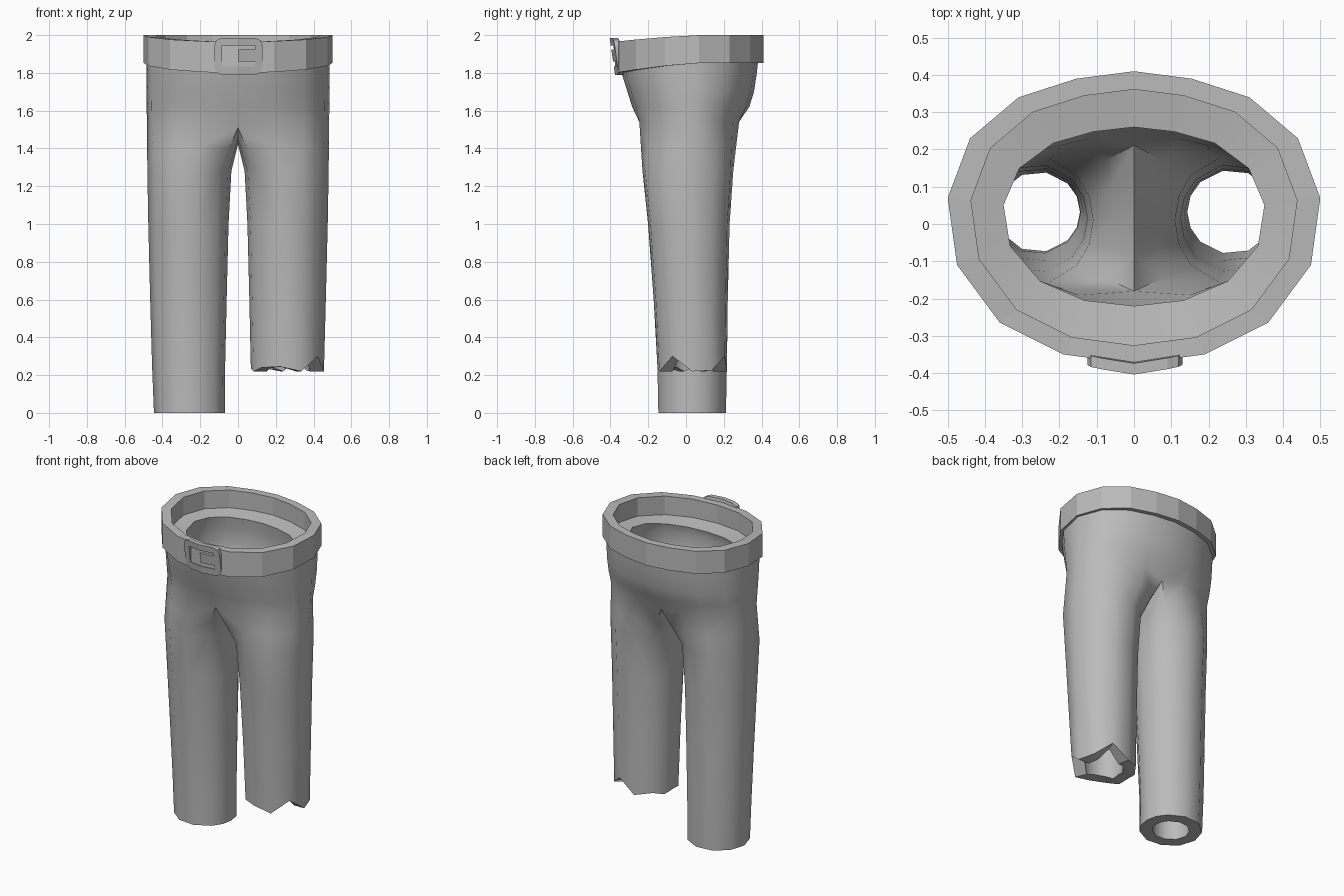
import bpy, bmesh, math
from mathutils import Vector

if "Cube" in bpy.data.objects:
    bpy.data.objects.remove(bpy.data.objects["Cube"])

grey = bpy.data.materials.new("grey")
grey.diffuse_color = (0.5, 0.5, 0.5, 1)
grey.use_nodes = True
grey.node_tree.nodes["Principled BSDF"].inputs["Base Color"].default_value = grey.diffuse_color

# right half of the waist outline, centre front to centre back
HALF = [(0, -.375), (.19, -.35), (.36, -.265), (.475, -.11), (.5, .07),
        (.44, .23), (.31, .34), (.155, .39), (0, .41)]
MID = .02


def finish(name, bm, smooth=None):
    bmesh.ops.remove_doubles(bm, verts=bm.verts, dist=0.0005)
    bmesh.ops.recalc_face_normals(bm, faces=bm.faces)
    me = bpy.data.meshes.new(name)
    bm.to_mesh(me)
    bm.free()
    ob = bpy.data.objects.new(name, me)
    bpy.context.collection.objects.link(ob)
    me.materials.append(grey)
    bpy.ops.object.select_all(action='DESELECT')
    bpy.context.view_layer.objects.active = ob
    ob.select_set(True)
    if smooth:
        bpy.ops.object.shade_smooth_by_angle(angle=math.radians(smooth))
    return ob


def half_ring(xr, y0, y1, z, dip=0.0):
    """Half waist outline scaled to a width, front and back; front may dip."""
    pts = []
    for x, y in HALF:
        t = (y - MID) / (.395 if y < MID else .39)
        yy = MID + t * ((MID - y0) if t < 0 else (y1 - MID))
        pts.append(Vector((x / .5 * xr, yy, z - dip * max(0, -t))))
    return pts


def leg_ring(z, x0, x1, y0, y1, inset=0.0):
    """Twelve points: nine round the outside, three on the inner thigh."""
    angles = [225 + 33.75 * k for k in range(9)] + [157.5, 180, 202.5]
    cx, cy = (x0 + x1) / 2, (y0 + y1) / 2
    rx, ry = (x1 - x0) / 2 - inset, (y1 - y0) / 2 - inset
    return [Vector((cx + rx * math.cos(math.radians(a)),
                    cy + ry * math.sin(math.radians(a)), z)) for a in angles]


LEG = [(1.28, .035, .48, -.235, .255), (1.0, .05, .475, -.205, .235),
       (.6, .06, .465, -.175, .225), (.25, .068, .455, -.155, .22),
       (0, .07, .445, -.15, .215)]
TORN = [.24, .245, .22, .30, .22, .225, .30, .22, .24, .22, .235, .22]


def shell(bm, side, torso, crotch, inset):
    """Loft one half of a trouser surface; returns its top and bottom loops."""
    def add(pts):
        return [bm.verts.new((p.x * side, p.y, p.z)) for p in pts]

    def skin(a, b, closed):
        n = len(a)
        for i in range(n if closed else n - 1):
            j = (i + 1) % n
            bm.faces.new((a[i], a[j], b[j], b[i]))

    rows = [half_ring(*r) for r in torso]
    # the seam row draws in at the centre front and back
    rows[-1][0].y *= .88
    rows[-1][8].y *= .88
    rows[-1][0].z -= .03
    rows[-1][8].z -= .03
    loops = [add(r) for r in rows]
    for a, b in zip(loops, loops[1:]):
        skin(a, b, False)
    seam = rows[-1] + [Vector(p) for p in crotch]
    legs = [leg_ring(*r, inset=inset) for r in LEG]
    if side > 0:                       # torn short leg
        legs = legs[:4]
        for p, z in zip(legs[-1], TORN):
            p.z = z
    rings = [seam, [a.lerp(b, .5) for a, b in zip(seam, legs[0])]] + legs
    ring = loops[-1] + add(seam[9:])
    for pts in rings[1:]:
        nxt = add(pts)
        skin(ring, nxt, True)
        ring = nxt
    return loops[0], ring


# trousers: outer and inner surfaces joined at the waist and hems
OUTER = [(.485, -.35, .385, 1.89, .04), (.485, -.335, .375, 1.80, .02),
         (.485, -.31, .36, 1.70), (.484, -.285, .335, 1.62),
         (.482, -.265, .295, 1.54)]
INNER = [(.35, -.22, .26, 1.87, .04), (.37, -.235, .27, 1.80, .02),
         (.385, -.225, .275, 1.70), (.39, -.215, .26, 1.64),
         (.39, -.205, .24, 1.58)]
bm = bmesh.new()
for side in (1, -1):
    ot, ob_ = shell(bm, side, OUTER,
                    [(0, .16, 1.45), (0, .03, 1.42), (0, -.11, 1.45)], 0)
    it, ib = shell(bm, side, INNER,
                   [(0, .13, 1.53), (0, .03, 1.515), (0, -.08, 1.53)], .075)
    for i in range(8):
        bm.faces.new((ot[i], ot[i + 1], it[i + 1], it[i]))
    for i in range(12):
        j = (i + 1) % 12
        bm.faces.new((ob_[i], ob_[j], ib[j], ib[i]))
finish("trousers", bm, 45)

# belt: faceted band, lower at the front
outline = HALF + [(-x, y) for x, y in HALF[-2:0:-1]]
bm = bmesh.new()
loops = []
for scale, top in ((1, 0), (1, 1), (.875, 1), (.875, 0)):
    loop = []
    for x, y in outline:
        f = max(0, (.1 - y) / .475)
        z = 2 - .035 * f ** 1.5 if top else 1.853 - .053 * f ** 1.5
        loop.append(bm.verts.new((x * scale, MID + (y - MID) * scale, z)))
    loops.append(loop)
for a, b in zip(loops, loops[1:] + loops[:1]):
    for i in range(16):
        j = (i + 1) % 16
        bm.faces.new((a[i], a[j], b[j], b[i]))
finish("belt", bm)

# buckle: bent, tilted plate with a slot around the prong
XS = [-.125, -.085, 0, .09, .13]
ZS = [1.79, 1.835, 1.86, 1.925, 1.945, 1.985]
HOLES = {(1, 1), (1, 2), (1, 3), (2, 1), (2, 3)}
bm = bmesh.new()


def plate_vert(i, j, back):
    x, z = XS[i], ZS[j]
    if i in (0, 4) and j in (0, 5):    # clipped corners
        x *= .92
        z += .012 if j == 0 else -.012
    y = -.376 + .02 * abs(x) / .125 - .028 * (z - 1.79) / .195 + .03 * back
    return bm.verts.new((x, y, z))


grid = [[[plate_vert(i, j, b) for b in (0, 1)] for j in range(6)] for i in range(5)]
cells = {(i, j) for i in range(4) for j in range(5)} - HOLES
for i, j in cells:
    corners = [(i, j), (i + 1, j), (i + 1, j + 1), (i, j + 1)]
    for b in (0, 1):
        bm.faces.new([grid[p][q][b] for p, q in corners])
    for n, (di, dj) in enumerate(((0, -1), (1, 0), (0, 1), (-1, 0))):
        if (i + di, j + dj) not in cells:
            (p, q), (r, s) = corners[n], corners[(n + 1) % 4]
            bm.faces.new((grid[p][q][0], grid[r][s][0], grid[r][s][1], grid[p][q][1]))
finish("buckle", bm)
